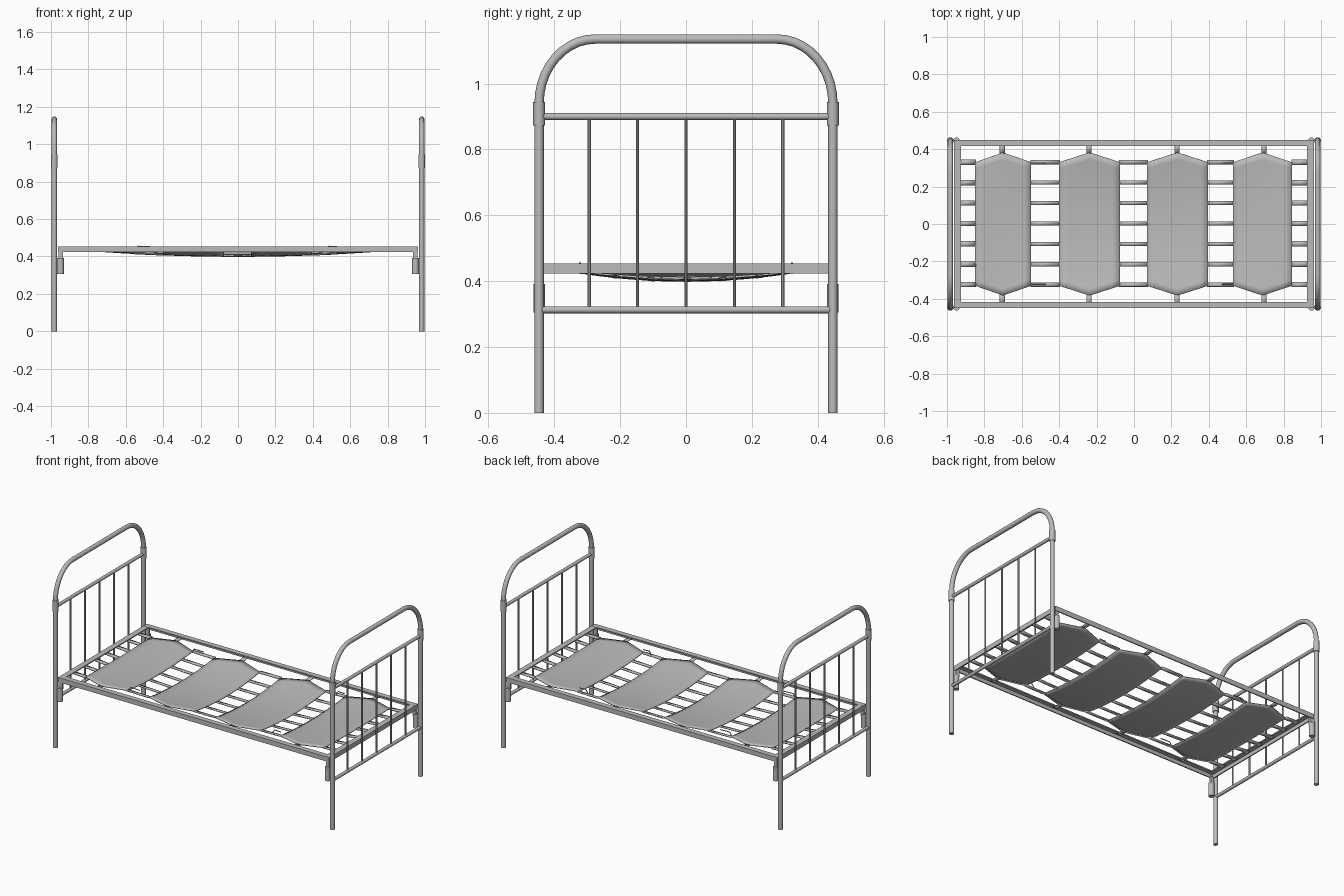
import bpy, bmesh, math

if "Cube" in bpy.data.objects:
    bpy.data.objects.remove(bpy.data.objects["Cube"])

metal = bpy.data.materials.new("grey_metal")
metal.diffuse_color = (0.5, 0.5, 0.5, 1)
metal.use_nodes = True
metal.node_tree.nodes["Principled BSDF"].inputs["Base Color"].default_value = metal.diffuse_color


def finish(obj, smooth=False):
    obj.data.materials.clear()
    obj.data.materials.append(metal)
    if smooth:
        bpy.ops.object.select_all(action='DESELECT')
        obj.select_set(True)
        bpy.context.view_layer.objects.active = obj
        bpy.ops.object.shade_smooth_by_angle(angle=math.radians(40))
    return obj


def tube(name, pts, r, res=4):
    """Round tube along a list of points."""
    cu = bpy.data.curves.new(name, 'CURVE')
    cu.dimensions = '3D'
    cu.bevel_depth = r
    cu.bevel_resolution = res
    cu.use_fill_caps = True
    sp = cu.splines.new('POLY')
    sp.points.add(len(pts) - 1)
    for p, co in zip(sp.points, pts):
        p.co = (*co, 1)
    obj = bpy.data.objects.new(name, cu)
    bpy.context.collection.objects.link(obj)
    bpy.ops.object.select_all(action='DESELECT')
    obj.select_set(True)
    bpy.context.view_layer.objects.active = obj
    bpy.ops.object.convert(target='MESH')
    return finish(bpy.context.view_layer.objects.active, True)


def box(name, x0, x1, y0, y1, z0, z1):
    bpy.ops.mesh.primitive_cube_add(size=1)
    obj = bpy.context.object
    obj.name = name
    for v in obj.data.vertices:
        v.co = ((x0 + x1) / 2 + v.co.x * (x1 - x0),
                (y0 + y1) / 2 + v.co.y * (y1 - y0),
                (z0 + z1) / 2 + v.co.z * (z1 - z0))
    return finish(obj)


def sag(x, y):
    """Height of the sagging bed base."""
    return 0.446 - 0.043 * max(0, 1 - (x / 0.94) ** 2) * max(0, 1 - (y / 0.42) ** 2)


def sheet(name, x0, x1, half_y, nx, ny, yc=0.0, thick=0.005):
    """Sagging plate; half_y(t) gives the half width at t in -1..1 across x."""
    bm = bmesh.new()
    rows = []
    for i in range(nx + 1):
        t = -1 + 2 * i / nx
        x = x0 + (x1 - x0) * i / nx
        h = half_y(t)
        row = []
        for j in range(ny + 1):
            y = yc + h * (-1 + 2 * j / ny)
            row.append(bm.verts.new((x, y, sag(x, y))))
        rows.append(row)
    for i in range(nx):
        for j in range(ny):
            bm.faces.new((rows[i][j], rows[i + 1][j], rows[i + 1][j + 1], rows[i][j + 1]))
    me = bpy.data.meshes.new(name)
    bm.to_mesh(me)
    bm.free()
    obj = bpy.data.objects.new(name, me)
    bpy.context.collection.objects.link(obj)
    mod = obj.modifiers.new("thickness", 'SOLIDIFY')
    mod.thickness = thick
    mod.offset = -1
    return finish(obj, True)


# Bed ends: legs with arch, sleeves, cross rails and bars
LEG_Y, ARCH_Z, TOP_Z, RY = 0.446, 0.94, 1.135, 0.17
for s, side in ((-1, "left"), (1, "right")):
    x = s * 0.982
    path = [(x, -LEG_Y, 0), (x, -LEG_Y, 0.5)]
    corner = []
    for k in range(11):
        a = math.pi / 2 * k / 10
        corner.append((LEG_Y - RY * (1 - math.cos(a)),
                       ARCH_Z + (TOP_Z - ARCH_Z) * math.sin(a)))
    path += [(x, -y, z) for y, z in corner]
    path += [(x, y, z) for y, z in reversed(corner)]
    path += [(x, LEG_Y, 0.5), (x, LEG_Y, 0)]
    tube(f"{side}_end_frame", path, 0.0142)
    for z, nm in ((0.9, "upper"), (0.313, "lower")):
        tube(f"{side}_{nm}_rail", [(x, -LEG_Y, z), (x, LEG_Y, z)], 0.0105)
    for i in range(-2, 3):
        tube(f"{side}_bar", [(x, i * 0.147, 0.313), (x, i * 0.147, 0.9)], 0.005, 2)
    for t in (-1, 1):
        tube(f"{side}_sleeve", [(x, t * LEG_Y, 0.872), (x, t * LEG_Y, 0.944)], 0.0178)
        # Hanging socket beside the leg and the strap that holds it
        tube(f"{side}_socket", [(s * 0.949, t * 0.446, 0.305), (s * 0.949, t * 0.446, 0.391)], 0.0175)
        box(f"{side}_strap", s * 0.947 - 0.012, s * 0.947 + 0.012,
            t * 0.44 - 0.006, t * 0.44 + 0.006, 0.38, 0.43)

# Base frame made of angle section: flat flange on top, upright flange outside
for t in (-1, 1):
    box("side_rail_flange", -0.96, 0.96, *sorted((t * 0.416, t * 0.45)), 0.447, 0.454)
    box("side_rail_web", -0.96, 0.96, *sorted((t * 0.443, t * 0.45)), 0.424, 0.454)
    box("end_rail_flange", *sorted((t * 0.926, t * 0.962)), -0.45, 0.45, 0.4465, 0.4535)
    box("end_rail_web", *sorted((t * 0.955, t * 0.962)), -0.45, 0.45, 0.4235, 0.4535)

# Sagging six-sided panels with a tab to each side rail
panels = [(-0.85, -0.55), (-0.40, -0.075), (0.07, 0.395), (0.53, 0.845)]
tips = [-0.705, -0.24, 0.23, 0.695]
for (x0, x1), xc in zip(panels, tips):
    sheet("base_panel", x0, x1, lambda t: 0.33 + 0.052 * (1 - abs(t)), 8, 20)
    for t in (-1, 1):
        sheet("side_tab", xc - 0.014, xc + 0.014, lambda u: 0.026, 1, 2, t * 0.401)

# Straps linking the panels and the end rails
edges = [-0.935] + [e for p in panels for e in p] + [0.935]
for k in range(0, len(edges), 2):
    w = 0.014 if k in (0, 8) else 0.011
    for i in range(-3, 4):
        sheet("link_strap", edges[k] - 0.004, edges[k + 1] + 0.004,
              lambda u: w, 2, 1, i * 0.109 + 0.003, 0.006)

# Small raised hooks on the outer straps
for x0, x1 in ((-0.55, -0.47), (0.47, 0.53)):
    for t in (-1, 1):
        tube("hook", [(x0, t * 0.322, sag(x0, 0.322)), (x0 + 0.015, t * 0.322, 0.455),
                      (x1, t * 0.322, 0.453)], 0.003, 1)
